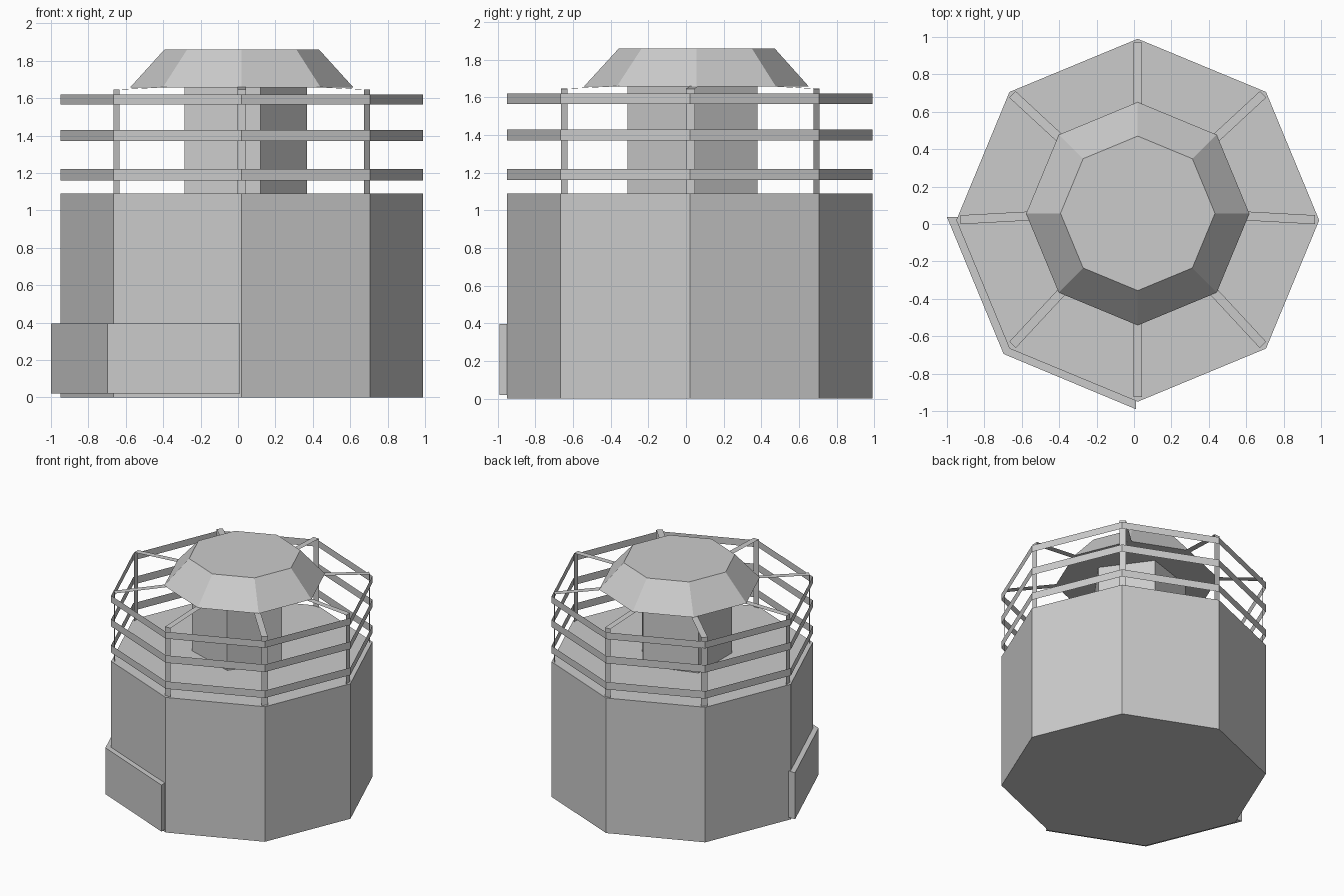
import bpy
from math import cos, sin, pi

if "Cube" in bpy.data.objects:
    bpy.data.objects.remove(bpy.data.objects["Cube"])


def make(name, verts, faces):
    mesh = bpy.data.meshes.new(name)
    mesh.from_pydata(verts, [], faces)
    mesh.update()
    obj = bpy.data.objects.new(name, mesh)
    bpy.context.collection.objects.link(obj)
    return obj


def ngon(n, r, cx, cy, z):
    return [(cx + r * cos(2 * pi * i / n), cy + r * sin(2 * pi * i / n), z)
            for i in range(n)]


def loft(name, lower, upper, caps=True):
    n = len(lower)
    faces = [(i, (i + 1) % n, n + (i + 1) % n, n + i) for i in range(n)]
    if caps:
        faces += [tuple(reversed(range(n))), tuple(range(n, 2 * n))]
    return make(name, lower + upper, faces)


C = 0.02   # body centre offset
R = 0.97   # body radius

# Octagonal body
loft("body", ngon(8, R, C, C, 0), ngon(8, R, C, C, 1.09))

# Five-sided central column
loft("column", ngon(5, 0.3625, 0.0075, 0.035, 1.09),
     ngon(5, 0.3625, 0.0075, 0.035, 1.66))

# Tapered octagonal hood
loft("hood", ngon(8, 0.597, C, 0.055, 1.657), ngon(8, 0.413, C, 0.057, 1.86))

# Thin guard rail bands
for k, (z0, z1) in enumerate([(1.16, 1.22), (1.37, 1.43), (1.565, 1.62)]):
    loft(f"rail_band_{k + 1}", ngon(8, R, C, C, z0), ngon(8, R, C, C, z1),
         caps=False)

# Flat strip posts that bend inward to the hood
profile = [(0.947, 1.09, 0.023), (0.947, 1.645, 0.023), (0.54, 1.66, 0.045)]
for k in range(8):
    a = k * pi / 4
    verts = []
    for r, z, cy in profile:
        for w in (-0.024, 0.024):
            verts.append((C + r * cos(a) - w * sin(a),
                          cy + r * sin(a) + w * cos(a), z))
    make(f"post_{k + 1}", verts, [(0, 1, 3, 2), (2, 3, 5, 4)])

# Wrap-around plate at the lower front left
outline = [(-1.0, 0.037), (-0.697, -0.695), (0.01, -0.99),
           (0.01, -0.945), (-0.662, -0.662), (-0.942, 0.037)]
make("side_plate",
     [(x, y, z) for z in (0.02, 0.395) for x, y in outline],
     [(i, (i + 1) % 6, 6 + (i + 1) % 6, 6 + i) for i in range(6)]
     + [(1, 0, 5, 4), (2, 1, 4, 3), (6, 7, 10, 11), (7, 8, 9, 10)])
